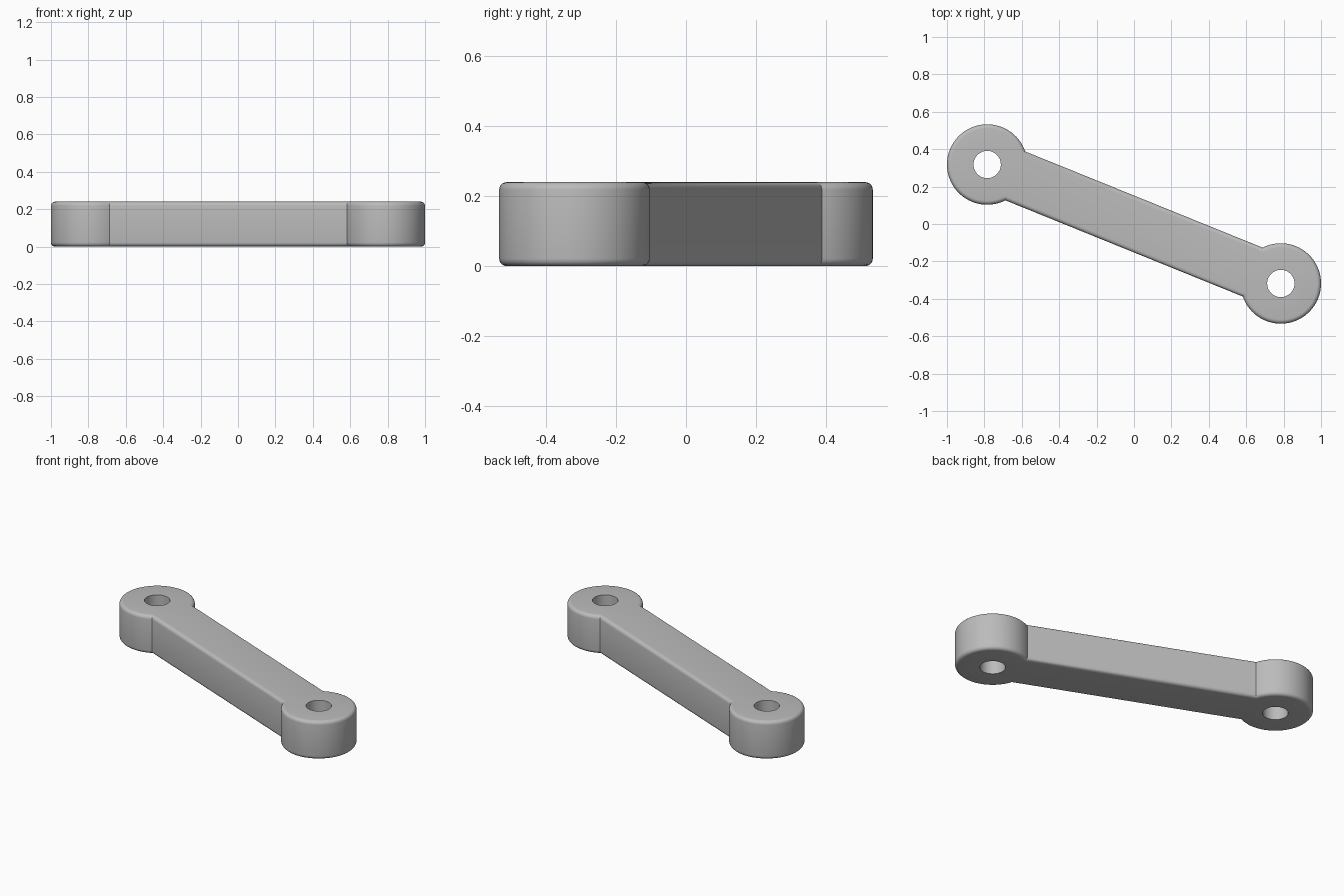
import bpy
import bmesh
from math import asin, atan2, cos, sin, pi, radians, hypot

cube = bpy.data.objects.get("Cube")
if cube:
    bpy.data.objects.remove(cube, do_unlink=True)

HEIGHT = 0.24
BOSS_R, HALF_W, HOLE_R = 0.215, 0.141, 0.073
FILLET, FILLET_STEPS = 0.022, 5
END_X, END_Y = 0.785, -0.318
HALF_LEN, TILT = hypot(END_X, END_Y), atan2(END_Y, END_X)
ARC_STEPS, HOLE_STEPS = 56, 48

grey = bpy.data.materials.new("plain grey")
grey.use_nodes = True
colour = (0.5, 0.5, 0.5, 1)
grey.diffuse_color = colour
grey.node_tree.nodes["Principled BSDF"].inputs["Base Color"].default_value = colour


def place(u, v, z):
    """Turn link-aligned coordinates into model coordinates."""
    return (u * cos(TILT) - v * sin(TILT), u * sin(TILT) + v * cos(TILT), z)


def outline(inset):
    """Two round ends joined by a straight bar, shrunk by the inset."""
    r = BOSS_R - inset
    a = asin((HALF_W - inset) / r)
    start, sweep = -pi + a, 2 * (pi - a)
    arc = [start + sweep * i / ARC_STEPS for i in range(ARC_STEPS + 1)]
    right = [(HALF_LEN + r * cos(t), r * sin(t)) for t in arc]
    return right + [(-u, -v) for u, v in right]


def ring(bm, points, z):
    return [bm.verts.new(place(u, v, z)) for u, v in points]


def loop_edges(bm, loop):
    edges = []
    for a, b in zip(loop, loop[1:] + loop[:1]):
        edges.append(bm.edges.get((a, b)) or bm.edges.new((a, b)))
    return edges


def bridge(bm, low, high):
    n = len(low)
    for i in range(n):
        j = (i + 1) % n
        bm.faces.new((low[i], low[j], high[j], high[i]))


bm = bmesh.new()

# Outer wall with rounded rims
rounding = [pi / 2 * i / FILLET_STEPS for i in range(FILLET_STEPS + 1)]
half = [(FILLET * (1 - sin(t)), FILLET * (1 - cos(t))) for t in rounding]
levels = half + [(d, HEIGHT - z) for d, z in reversed(half)]
walls = [ring(bm, outline(d), z) for d, z in levels]
for low, high in zip(walls, walls[1:]):
    bridge(bm, low, high)

# Pin holes
holes = []
for side in (-1, 1):
    circle = [(side * HALF_LEN + HOLE_R * cos(2 * pi * i / HOLE_STEPS),
               HOLE_R * sin(2 * pi * i / HOLE_STEPS)) for i in range(HOLE_STEPS)]
    pair = [ring(bm, circle, z) for z in (0, HEIGHT)]
    bridge(bm, pair[1], pair[0])
    holes.append(pair)

# Flat bottom and top
for wall, level in ((walls[0], 0), (walls[-1], 1)):
    edges = loop_edges(bm, wall)
    for pair in holes:
        edges += loop_edges(bm, pair[level])
    bmesh.ops.triangle_fill(bm, use_beauty=True, use_dissolve=False, edges=edges)

bmesh.ops.recalc_face_normals(bm, faces=bm.faces)
mesh = bpy.data.meshes.new("link_arm")
bm.to_mesh(mesh)
bm.free()
mesh.materials.append(grey)

link = bpy.data.objects.new("link_arm", mesh)
bpy.context.collection.objects.link(link)
bpy.context.view_layer.objects.active = link
link.select_set(True)
bpy.ops.object.shade_smooth_by_angle(angle=radians(30))
